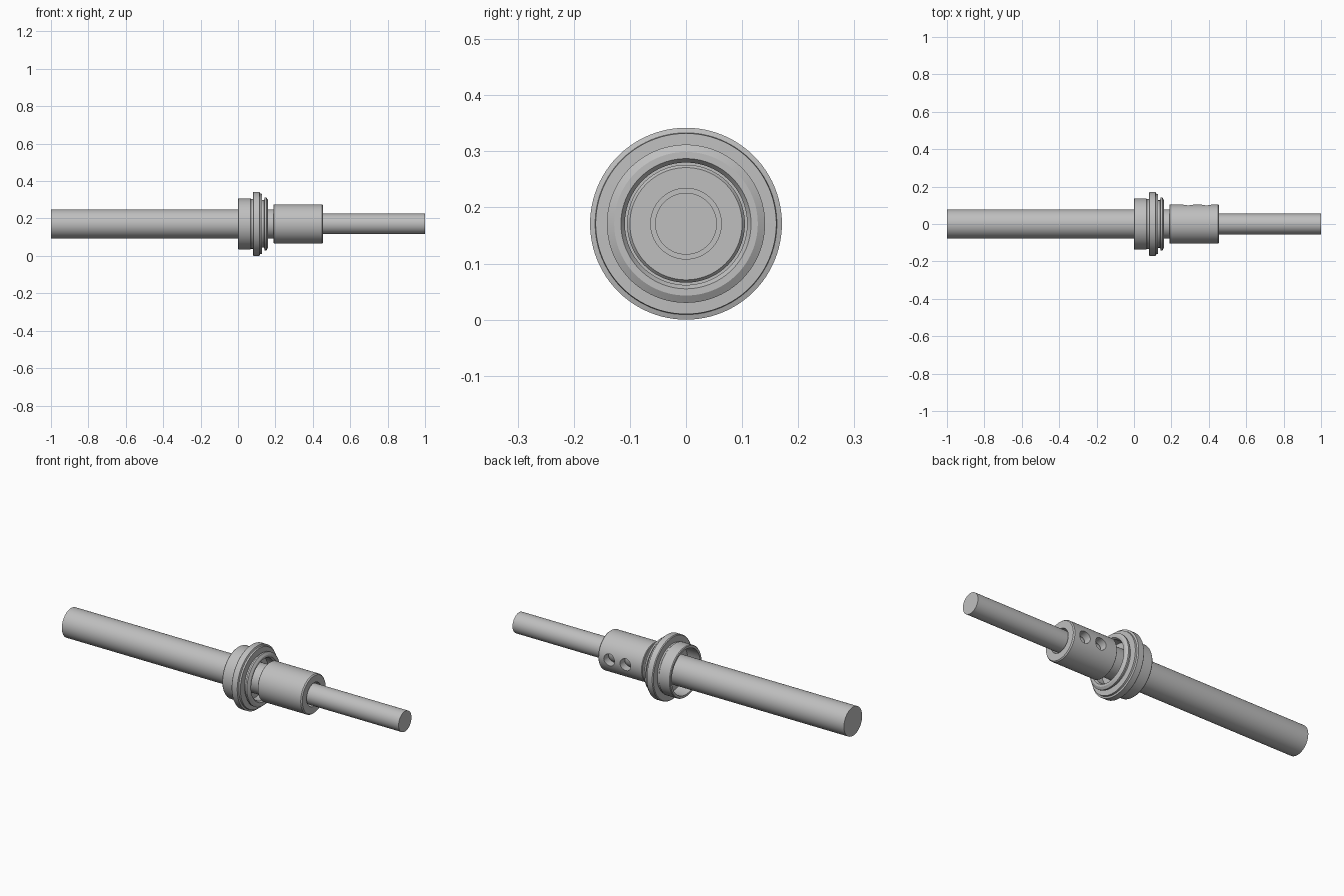
import bpy, bmesh, math
from mathutils import Matrix, Vector

cube = bpy.data.objects.get("Cube")
if cube:
    bpy.data.objects.remove(cube, do_unlink=True)

AXIS_Z = 0.171
SEGMENTS = 96

steel = bpy.data.materials.new("plain grey metal")
steel.use_nodes = True
GREY = (0.52, 0.52, 0.52, 1)
steel.diffuse_color = GREY
steel.node_tree.nodes["Principled BSDF"].inputs["Base Color"].default_value = GREY


def finish(name, bm):
    bmesh.ops.remove_doubles(bm, verts=bm.verts, dist=1e-5)
    bmesh.ops.recalc_face_normals(bm, faces=bm.faces)
    mesh = bpy.data.meshes.new(name)
    bm.to_mesh(mesh)
    bm.free()
    mesh.materials.append(steel)
    obj = bpy.data.objects.new(name, mesh)
    bpy.context.collection.objects.link(obj)
    return obj


def lathe(name, profile, closed=False):
    """Spin (x, radius) points around the long axis."""
    bm = bmesh.new()
    verts = [bm.verts.new((x, 0, AXIS_Z + r)) for x, r in profile]
    pairs = list(zip(verts, verts[1:]))
    if closed:
        pairs.append((verts[-1], verts[0]))
    edges = [bm.edges.new(p) for p in pairs]
    bmesh.ops.spin(bm, geom=verts + edges, cent=(0, 0, AXIS_Z), axis=(1, 0, 0),
                   angle=math.tau, steps=SEGMENTS, use_duplicate=False)
    return finish(name, bm)


def rod(name, x0, x1, radius):
    return lathe(name, [(x0, 0), (x0, radius), (x1, radius), (x1, 0)])


def smooth(obj):
    bpy.ops.object.select_all(action="DESELECT")
    obj.select_set(True)
    bpy.context.view_layer.objects.active = obj
    bpy.ops.object.shade_smooth_by_angle(angle=math.radians(25))


# Thick and thin rods
thick_rod = rod("thick_rod", -1, 0.2, 0.078)
thin_rod = rod("thin_rod", 0.215, 1, 0.055)

# Flanged collar: hollow on both sides, joined to the rod by a web
collar = lathe("flanged_collar", [
    (0, 0.122), (0, 0.134), (0.004, 0.137), (0.066, 0.137), (0.07, 0.133),
    (0.079, 0.133), (0.079, 0.167), (0.083, 0.171), (0.115, 0.171),
    (0.118, 0.162), (0.127, 0.161), (0.128, 0.127), (0.139, 0.127),
    (0.143, 0.141), (0.152, 0.141), (0.16, 0.128), (0.16, 0.116),
    (0.15, 0.109), (0.105, 0.109), (0.105, 0.07), (0.075, 0.07),
    (0.075, 0.122)], closed=True)

# Coupling sleeve with a blind bore around the thin rod
sleeve = lathe("coupling_sleeve", [
    (0.19, 0), (0.19, 0.102), (0.193, 0.105), (0.449, 0.105), (0.455, 0.1),
    (0.455, 0.063), (0.22, 0.063), (0.22, 0)])

# Two set screw holes through the rear wall
bm = bmesh.new()
for x in (0.29, 0.387):
    place = Matrix.Translation(Vector((x, 0.1, AXIS_Z))) @ Matrix.Rotation(math.pi / 2, 4, "X")
    bmesh.ops.create_cone(bm, cap_ends=True, segments=32, radius1=0.032,
                          radius2=0.032, depth=0.12, matrix=place)
cutter = finish("screw_hole_cutter", bm)
cutter.hide_render = True
cutter.hide_set(True)
cut = sleeve.modifiers.new("screw_holes", "BOOLEAN")
cut.operation = "DIFFERENCE"
cut.solver = "EXACT"
cut.object = cutter

# Bake the cut, then remove the helper
mesh = bpy.data.meshes.new_from_object(
    sleeve.evaluated_get(bpy.context.evaluated_depsgraph_get()))
sleeve.modifiers.clear()
sleeve.data = mesh
bpy.data.objects.remove(cutter, do_unlink=True)

for part in (thick_rod, thin_rod, collar, sleeve):
    smooth(part)
